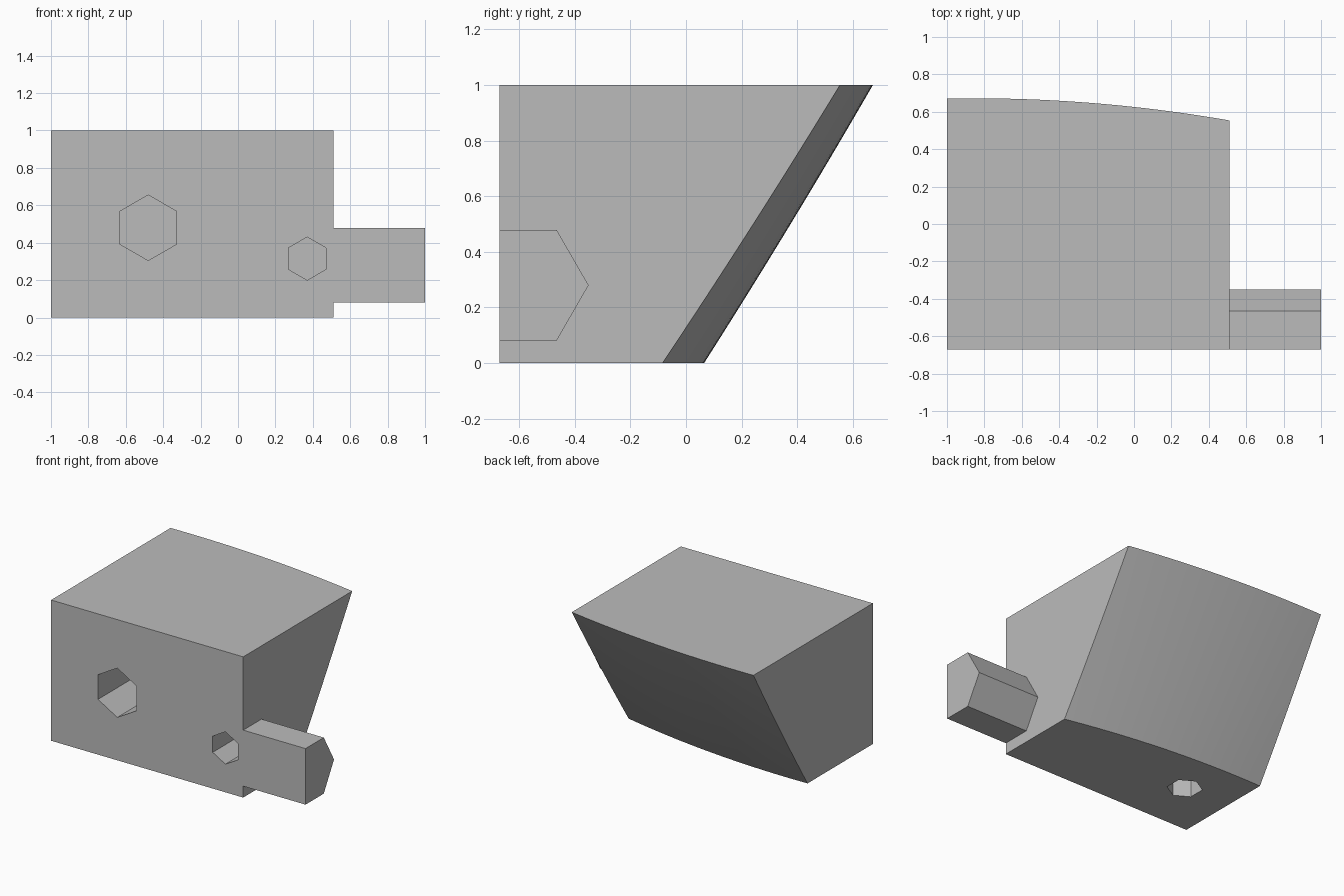
import bpy
import bmesh
from math import radians, sin, cos
from mathutils import Matrix, Vector

cube = bpy.data.objects.get("Cube")
if cube:
    bpy.data.objects.remove(cube, do_unlink=True)

GREY = (0.5, 0.5, 0.5, 1)
grey = bpy.data.materials.new("plain grey")
grey.use_nodes = True
grey.diffuse_color = GREY
grey.node_tree.nodes["Principled BSDF"].inputs["Base Color"].default_value = GREY

LEFT, RIGHT, FRONT, HEIGHT = -1.0, 0.51, -0.67, 1.0


def make_object(name, bm):
    bmesh.ops.recalc_face_normals(bm, faces=bm.faces)
    mesh = bpy.data.meshes.new(name)
    bm.to_mesh(mesh)
    bm.free()
    mesh.materials.append(grey)
    obj = bpy.data.objects.new(name, mesh)
    bpy.context.collection.objects.link(obj)
    return obj


def activate(obj):
    bpy.ops.object.select_all(action='DESELECT')
    obj.select_set(True)
    bpy.context.view_layer.objects.active = obj


def back_y(x, z):
    """Sloping back, bowed across its width and slightly up its height."""
    ridge = 0.065 + 0.607 * z + 0.03 * z * (1 - z)
    return ridge - (0.081 - 0.017 * z) * (x + 0.85) ** 2


# Block with a curved, undercut back
NX, NZ = 24, 12
bm = bmesh.new()
rows = []
for j in range(NZ + 1):
    z = HEIGHT * j / NZ
    xs = [LEFT + (RIGHT - LEFT) * i / NX for i in range(NX + 1)]
    rows.append([bm.verts.new((x, back_y(x, z), z)) for x in xs])
for low, high in zip(rows, rows[1:]):
    for i in range(NX):
        bm.faces.new((low[i], low[i + 1], high[i + 1], high[i]))
bl, br, tl, tr = [bm.verts.new((x, FRONT, z)) for z in (0, HEIGHT) for x in (LEFT, RIGHT)]
bm.faces.new((bl, br, tr, tl))
bm.faces.new([bl, br] + rows[0][::-1])
bm.faces.new([tl, tr] + rows[-1][::-1])
bm.faces.new([tl, bl] + [row[0] for row in rows])
bm.faces.new([tr, br] + [row[-1] for row in rows])
block = make_object("block", bm)


def cut_hex_hole(centre, radius, depth, rotation):
    """Sink a blind hexagonal socket, centred on the surface point."""
    bm = bmesh.new()
    bmesh.ops.create_cone(bm, cap_ends=True, segments=6, radius1=radius,
                          radius2=radius, depth=2 * depth)
    # Put two corners of the hexagon on its local y axis
    first = max(bm.verts, key=lambda v: v.co.y)
    if first.co.y < radius * 0.99:
        bmesh.ops.rotate(bm, verts=bm.verts, matrix=Matrix.Rotation(radians(30), 3, 'Z'))
    bmesh.ops.transform(bm, verts=bm.verts, matrix=Matrix.Translation(centre) @ rotation)
    cutter = make_object("socket_cutter", bm)
    cutter.hide_render = True
    activate(block)
    mod = block.modifiers.new("socket", 'BOOLEAN')
    mod.operation = 'DIFFERENCE'
    mod.solver = 'EXACT'
    mod.object = cutter
    bpy.ops.object.modifier_apply(modifier=mod.name)
    bpy.data.objects.remove(cutter, do_unlink=True)


# Sockets: two in the front, one underneath
facing_front = Matrix.Rotation(radians(90), 4, 'X')
cut_hex_hole(Vector((-0.48, FRONT, 0.48)), 0.175, 0.5, facing_front)
cut_hex_hole(Vector((0.37, FRONT, 0.315)), 0.115, 0.45, facing_front)
cut_hex_hole(Vector((-0.65, -0.27, 0)), 0.115, 0.3, Matrix.Identity(4))

activate(block)
bpy.ops.object.shade_smooth_by_angle(angle=radians(20))

# Side peg: hexagonal bar with its front cut flush with the block
PEG_Y, PEG_Z, PEG_R = -0.58, 0.28, 0.23
profile = [(FRONT, PEG_Z - PEG_R * sin(radians(60)))]
profile += [(PEG_Y + PEG_R * cos(radians(a)), PEG_Z + PEG_R * sin(radians(a)))
            for a in (-60, 0, 60)]
profile.append((FRONT, PEG_Z + PEG_R * sin(radians(60))))
bm = bmesh.new()
face = bm.faces.new([bm.verts.new((RIGHT, y, z)) for y, z in profile])
ext = bmesh.ops.extrude_face_region(bm, geom=[face], use_keep_orig=True)
moved = [g for g in ext["geom"] if isinstance(g, bmesh.types.BMVert)]
bmesh.ops.translate(bm, verts=moved, vec=(1 - RIGHT, 0, 0))
make_object("side_peg", bm)
